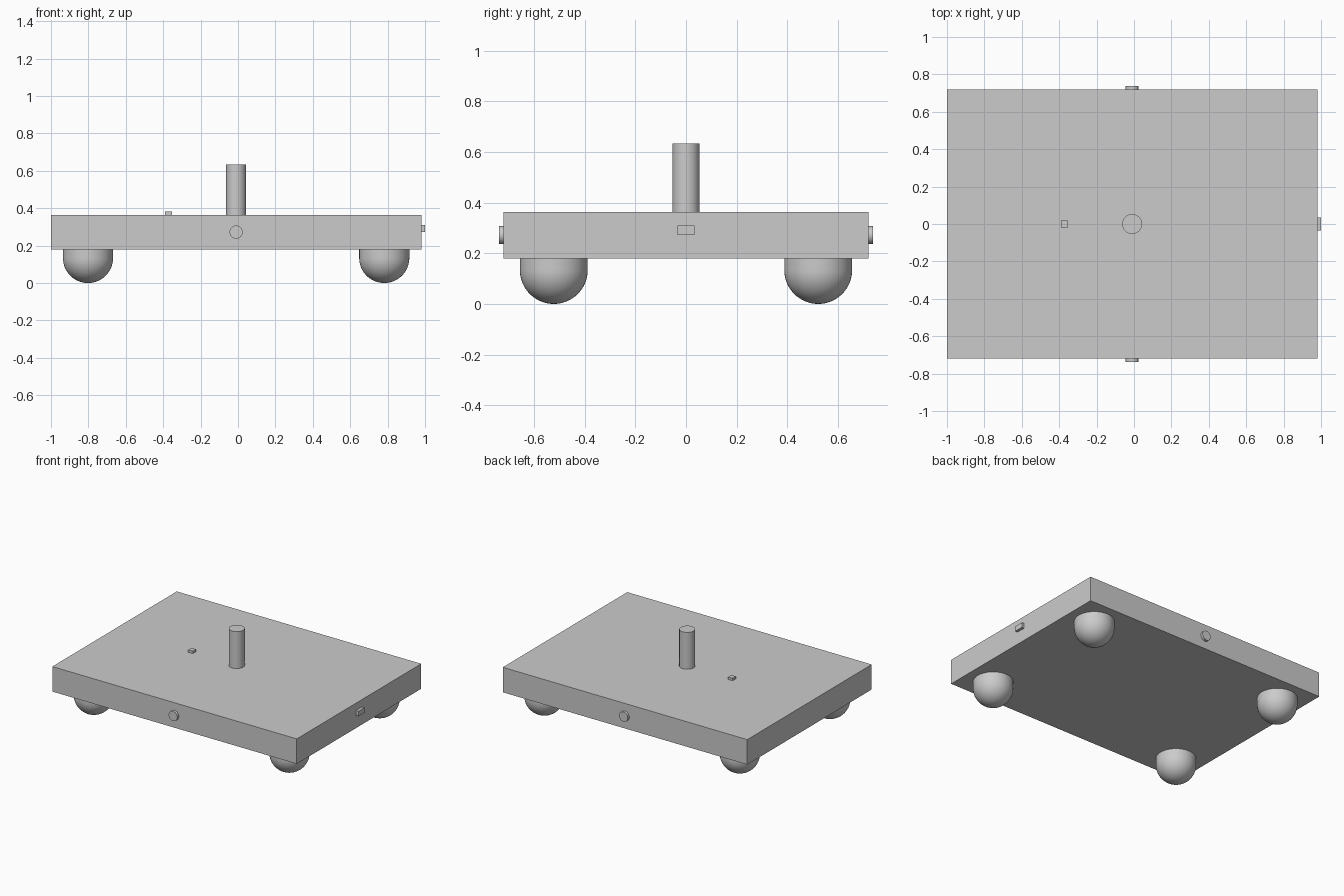
import bpy
import bmesh
from math import cos, sin, pi, radians
from mathutils import Matrix, Vector

if "Cube" in bpy.data.objects:
    bpy.data.objects.remove(bpy.data.objects["Cube"], do_unlink=True)

grey = bpy.data.materials.new("plain grey")
grey.use_nodes = True
colour = (0.6, 0.6, 0.6, 1)
grey.diffuse_color = colour
grey.node_tree.nodes["Principled BSDF"].inputs["Base Color"].default_value = colour

CX = -0.01                    # centre of the deck
HALF_X, HALF_Y = 0.99, 0.72   # deck half sizes
BOTTOM, TOP = 0.18, 0.363


def finish(name, bm, smooth=False):
    bmesh.ops.recalc_face_normals(bm, faces=bm.faces)
    mesh = bpy.data.meshes.new(name)
    bm.to_mesh(mesh)
    bm.free()
    mesh.materials.append(grey)
    obj = bpy.data.objects.new(name, mesh)
    bpy.context.collection.objects.link(obj)
    if smooth:
        bpy.ops.object.select_all(action='DESELECT')
        obj.select_set(True)
        bpy.context.view_layer.objects.active = obj
        bpy.ops.object.shade_smooth_by_angle(angle=radians(30))
    return obj


def box(name, low, high):
    low, high = Vector(low), Vector(high)
    bm = bmesh.new()
    bmesh.ops.create_cube(bm, size=1, matrix=Matrix.Translation((low + high) / 2)
                          @ Matrix.Diagonal((*(high - low), 1)))
    finish(name, bm)


def cylinder(name, radius, depth, centre, tilt=0):
    bm = bmesh.new()
    bmesh.ops.create_cone(bm, cap_ends=True, segments=64, radius1=radius,
                          radius2=radius, depth=depth,
                          matrix=Matrix.Translation(centre) @ Matrix.Rotation(tilt, 4, 'X'))
    finish(name, bm, True)


def round_foot(name, x, y, radius=0.134, rings=16):
    # Domed profile with a short straight neck, spun around z
    bm = bmesh.new()
    arc = [i * pi / 2 / rings for i in range(rings + 1)]
    points = [(radius * sin(a), radius * (1 - cos(a))) for a in arc]
    points += [(radius, BOTTOM), (0, BOTTOM)]
    verts = [bm.verts.new((x + r, y, z)) for r, z in points]
    edges = [bm.edges.new(pair) for pair in zip(verts, verts[1:])]
    bmesh.ops.spin(bm, geom=verts + edges, cent=(x, y, 0), axis=(0, 0, 1),
                   angle=2 * pi, steps=48)
    bmesh.ops.remove_doubles(bm, verts=bm.verts, dist=0.0001)
    finish(name, bm, True)


# Deck and centre post
box("deck", (CX - HALF_X, -HALF_Y, BOTTOM), (CX + HALF_X, HALF_Y, TOP))
cylinder("post", 0.053, 0.27, (CX, 0, TOP + 0.135))

# Four rounded feet
for x_name, sx in (("right", -1), ("left", 1)):
    for y_name, sy in (("front", -1), ("back", 1)):
        round_foot(f"{y_name}_{x_name}_foot", CX + sx * 0.792, sy * 0.522)

# Round buttons on the front and back edges
for name, side in (("front", -1), ("back", 1)):
    cylinder(f"{name}_button", 0.035, 0.018, (CX, side * (HALF_Y + 0.009), 0.272), pi / 2)

# Small tabs on the left edge and the top
box("side_tab", (CX + HALF_X, -0.034, 0.272), (1, 0.034, 0.309))
box("top_tab", (-0.39, -0.019, TOP), (-0.353, 0.019, 0.381))
